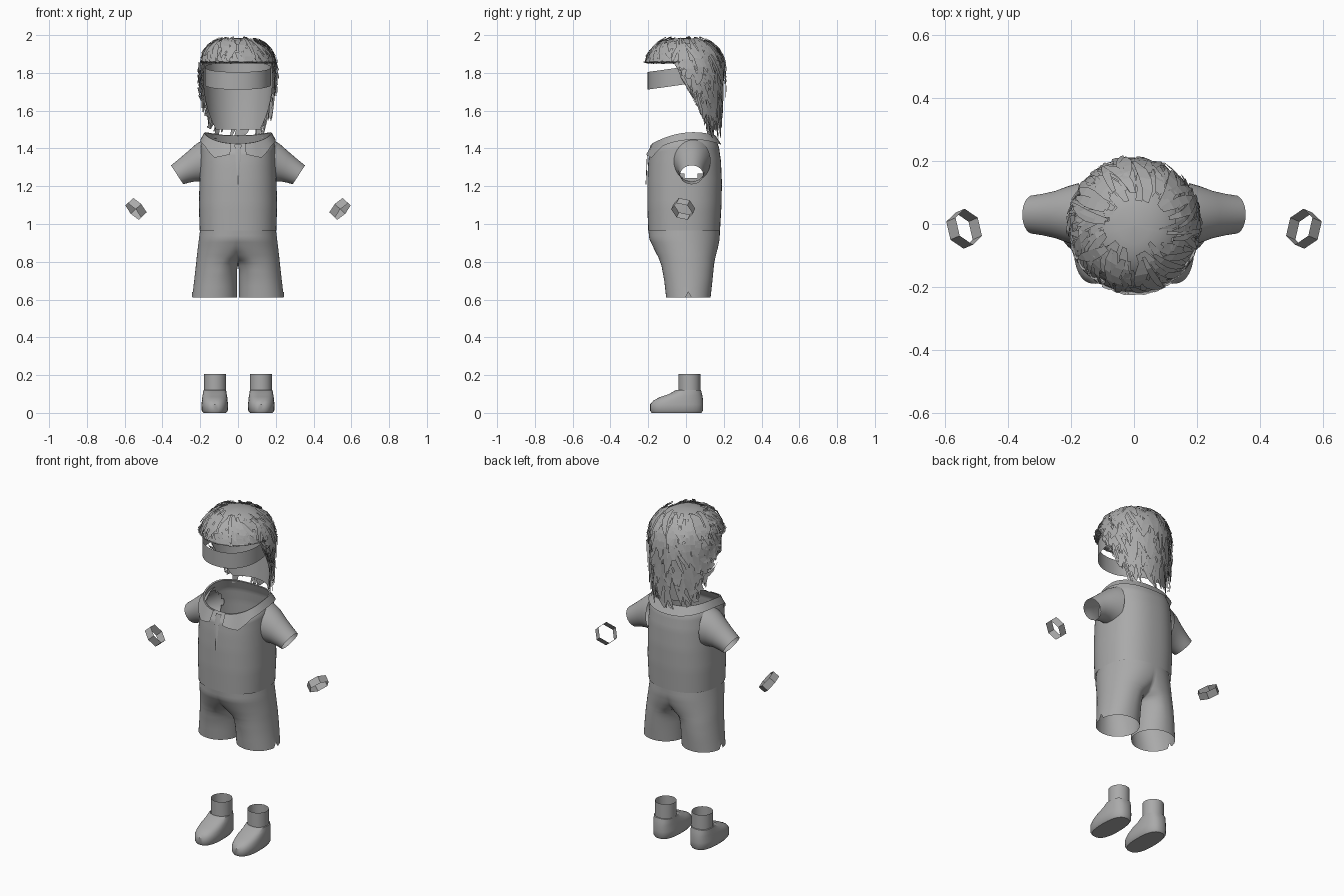
import bpy, bmesh, math, random
from math import sin, cos, pi, radians
from mathutils import Vector

random.seed(4)
if "Cube" in bpy.data.objects:
    bpy.data.objects.remove(bpy.data.objects["Cube"])

grey = bpy.data.materials.new("plain grey")
grey.use_nodes = True
grey.diffuse_color = (0.4, 0.4, 0.4, 1)
grey.node_tree.nodes["Principled BSDF"].inputs["Base Color"].default_value = grey.diffuse_color


def finish(name, bm, mirror=False, angle=40):
    bmesh.ops.remove_doubles(bm, verts=bm.verts, dist=0.0005)
    mesh = bpy.data.meshes.new(name)
    bm.to_mesh(mesh)
    bm.free()
    mesh.materials.append(grey)
    obj = bpy.data.objects.new(name, mesh)
    bpy.context.collection.objects.link(obj)
    if mirror:
        obj.modifiers.new("mirror", "MIRROR").merge_threshold = 0.002
    if angle:
        bpy.ops.object.select_all(action="DESELECT")
        obj.select_set(True)
        bpy.context.view_layer.objects.active = obj
        bpy.ops.object.shade_smooth_by_angle(angle=radians(angle))
    return obj


def loft(bm, rings, closed=True):
    """Join rows of points with quads."""
    rows = [[bm.verts.new(p) for p in ring] for ring in rings]
    for a, b in zip(rows, rows[1:]):
        n = len(a)
        for i in range(n if closed else n - 1):
            j = (i + 1) % n
            bm.faces.new((a[i], a[j], b[j], b[i]))
    return rows


def spow(v, e):
    return math.copysign(abs(v) ** e, v)


def oval(w, front, back, z, n=64, e=0.85, x=0.0):
    mid, half = (front + back) / 2, (back - front) / 2
    return [Vector((x + w * spow(cos(2 * pi * i / n), e),
                    mid + half * spow(sin(2 * pi * i / n), e), z)) for i in range(n)]


def smooth_steps(keys, per=4):
    """Interpolate between key rows of numbers."""
    out = []
    for a, b in zip(keys, keys[1:]):
        out += [[p + (q - p) * s / per for p, q in zip(a, b)] for s in range(per)]
    return out + [keys[-1]]


# Shirt body: width, front, back, height
def rim_drop(y):
    return 0.05 * ((y - 0.04) / 0.2) ** 2


body = [(0.203, -0.2, 0.18, 0.965), (0.207, -0.205, 0.188, 1.1), (0.204, -0.205, 0.19, 1.22),
        (0.2, -0.2, 0.185, 1.34), (0.196, -0.195, 0.175, 1.42), (0.172, -0.168, 0.152, 1.482)]
bm = bmesh.new()
rings = []
for w, f, b, z in smooth_steps(body, 5):
    ring = oval(w, f, b, z)
    for p in ring:
        p.z -= rim_drop(p.y) * max(0, (z - 1.3) / 0.18)
    rings.append(ring)
loft(bm, rings)
# Arm holes
holes = [f for f in bm.faces if abs(f.calc_center_median().x) > 0.12 and
         ((f.calc_center_median().y - 0.03) / 0.075) ** 2 +
         ((f.calc_center_median().z - 1.33) / 0.085) ** 2 < 1]
bmesh.ops.delete(bm, geom=holes, context="FACES")
finish("shirt_body", bm, angle=60)

# Sleeves: centre x, centre z, half-height vector x, z, half-depth
bm = bmesh.new()
sleeve = [(0.175, 1.335, 0.0, 0.115, 0.1), (0.21, 1.325, 0.01, 0.1, 0.09),
          (0.25, 1.302, 0.022, 0.077, 0.075), (0.29, 1.279, 0.029, 0.06, 0.066),
          (0.322, 1.26, 0.033, 0.05, 0.061)]
loft(bm, [[Vector((x + ux * sin(a), 0.03 + d * cos(a), z + uz * sin(a)))
           for a in [2 * pi * i / 32 for i in range(32)]] for x, z, ux, uz, d in sleeve])
finish("sleeves", bm, mirror=True, angle=60)

# Folded collar, split at the front with two points
bm = bmesh.new()
rows = [[], [], []]
for i in range(41):
    t = -1 + 2 * i / 40
    a = t * (pi - 0.16) + pi / 2
    point = max(0, 1 - abs(abs(t) - 0.85) / 0.15)
    drop = 0.035 + 0.035 * point
    for row, w, f, dz in zip(rows, (0.17, 0.178, 0.2), (0.165, 0.172, 0.204), (0, 0.004, -drop)):
        y = -0.008 + (f if sin(a) < 0 else f - 0.008) * spow(sin(a), 0.85)
        row.append(Vector((w * spow(cos(a), 0.85), y, 1.482 - rim_drop(y) + dz)))
loft(bm, rows, closed=False)
finish("collar", bm)

# Button placket: narrow tapering plate on the chest
bm = bmesh.new()
loft(bm, [[Vector((-w, y, z)), Vector((0, y - 0.004, z)), Vector((w, y, z))]
          for w, y, z in [(0.018, -0.182, 1.42), (0.014, -0.203, 1.36), (0.004, -0.21, 1.21)]],
     closed=False)
finish("placket", bm)

# Shorts: height, leg centre, outer edge, front, back, inner wrap in degrees
shorts = [(0.975, 0.0, 0.2, -0.2, 0.18, 0), (0.92, 0.015, 0.207, -0.194, 0.178, 6),
          (0.87, 0.04, 0.213, -0.17, 0.168, 17), (0.82, 0.075, 0.219, -0.145, 0.155, 40),
          (0.78, 0.098, 0.223, -0.13, 0.148, 90), (0.7, 0.115, 0.232, -0.115, 0.14, 90),
          (0.61, 0.124, 0.243, -0.105, 0.13, 90)]
bm = bmesh.new()
rings = []
for z, cx, out, f, b, wrap in smooth_steps(shorts, 3):
    ring = []
    gap = 0.006 if z < 0.76 else 0
    for i in range(49):
        a = (i / 24 - 1) * (pi / 2 + radians(wrap))
        if abs(a) <= pi / 2:
            x = cx + (out - cx) * abs(cos(a)) ** 0.9
        else:
            x = cx - (cx - gap) * sin(abs(a) - pi / 2) / sin(radians(wrap))
        ring.append(Vector((x, (f + b) / 2 + (b - f) / 2 * sin(a), z)))
    rings.append(ring)
rings[-1][24].z += 0.03  # side notch in the hem
loft(bm, rings, closed=False)
finish("shorts", bm, mirror=True, angle=60)

# Shoes: half-width, front, back, height
bm = bmesh.new()
shoe = [(0.06, -0.183, 0.082, 0.0), (0.069, -0.19, 0.09, 0.012), (0.07, -0.19, 0.091, 0.045),
        (0.068, -0.172, 0.09, 0.066), (0.066, -0.135, 0.088, 0.085), (0.063, -0.09, 0.085, 0.1),
        (0.06, -0.055, 0.08, 0.12), (0.056, -0.04, 0.074, 0.122)]
rows = loft(bm, [oval(w, f, b, z, n=32, e=0.8, x=0.123) for w, f, b, z in shoe])
bm.faces.new(rows[0])
finish("shoes", bm, mirror=True)

# Socks: open tubes
bm = bmesh.new()
loft(bm, [oval(0.058, -0.04, 0.076, z, n=32, e=1, x=0.121) for z in (0.09, 0.15, 0.207)])
finish("socks", bm, mirror=True)

# Wristbands: tilted open hexagons
bm = bmesh.new()
axis = Vector((0.7, -0.3, -0.65)).normalized()
across = (Vector((0, 1, 0)) - axis * axis.y).normalized()
up = axis.cross(across)
loft(bm, [[Vector((0.54, -0.015, 1.08)) + axis * d + 0.06 * (across * cos(i * pi / 3) + up * sin(i * pi / 3))
           for i in range(6)] for d in (-0.021, 0.021)])
finish("wristbands", bm, mirror=True, angle=0)

# Headband, rising towards the back
bm = bmesh.new()
rings = []
for z in (1.712, 1.805):
    ring = oval(0.175, -0.203, 0.17, z, n=48, e=0.9)
    for p in ring:
        p.z += 0.14 * (p.y + 0.2)
    rings.append(ring)
loft(bm, rings)
finish("headband", bm)


# Hair surface: angle around the head and height give a point
def hair_hem(a):
    y = 0.2 * sin(a)
    return 1.85 if y < -0.03 else max(1.5, 1.74 - 1.7 * y)


def hair_point(a, z, lift=0.0):
    if z > 1.8:
        r = max(0, 1 - ((z - 1.8) / 0.185) ** 2.4) ** (1 / 2.4)
    else:
        r = 1 - 0.7 * (1.8 - z) ** 1.5
    front = max(0, -sin(a))
    p = Vector((0.185 * r * cos(a), 0.187 * r * sin(a), z))
    p.y -= 0.012 * front
    out = Vector((cos(a) * r, sin(a) * r, max(0, (z - 1.8) / 0.19))).normalized()
    return p + out * lift


def hair_height(a, t):
    """t runs from crown (0) to hem (1)."""
    dome = hair_hem(a)
    if t < 0.5:
        return 1.985 - (1.985 - max(dome, 1.82)) * (1 - cos(t * pi))
    return max(dome, 1.82) + (dome - max(dome, 1.82)) * (t - 0.5) * 2


# Inner cap under the locks
bm = bmesh.new()
loft(bm, [[hair_point(a, hair_height(a, t / 14)) for a in [2 * pi * i / 48 for i in range(48)]]
          for t in range(15)])
finish("hair_cap", bm, angle=60)

# Loose locks: ragged flat strips lying along the cap
bm = bmesh.new()
for k in range(520):
    a0 = random.uniform(0, 2 * pi)
    t0 = random.uniform(0.1, 0.85)
    length = random.uniform(0.2, 0.38)
    drift = random.uniform(-0.2, 0.55)
    width = random.uniform(0.008, 0.02)
    lift = random.uniform(0.002, 0.022)
    rows = []
    for s in range(5):
        u = s / 4
        t = min(t0 + length * u, 1.07)
        a = a0 + drift * u
        z = hair_height(a, t)
        p = hair_point(a, z, lift + 0.012 * u * u)
        q = hair_point(a + 0.05, hair_height(a + 0.05, t), lift + 0.012 * u * u)
        side = (q - p).normalized() if (q - p).length > 1e-5 else Vector((1, 0, 0))
        w = width * (0.55 + 0.6 * sin(u * pi)) if s < 4 else width * 0.3
        tilt = Vector((0, 0, random.uniform(-0.004, 0.004)))
        rows.append([p - side * w, p + side * w + tilt])
    loft(bm, rows, closed=False)
finish("hair_locks", bm, angle=0)
